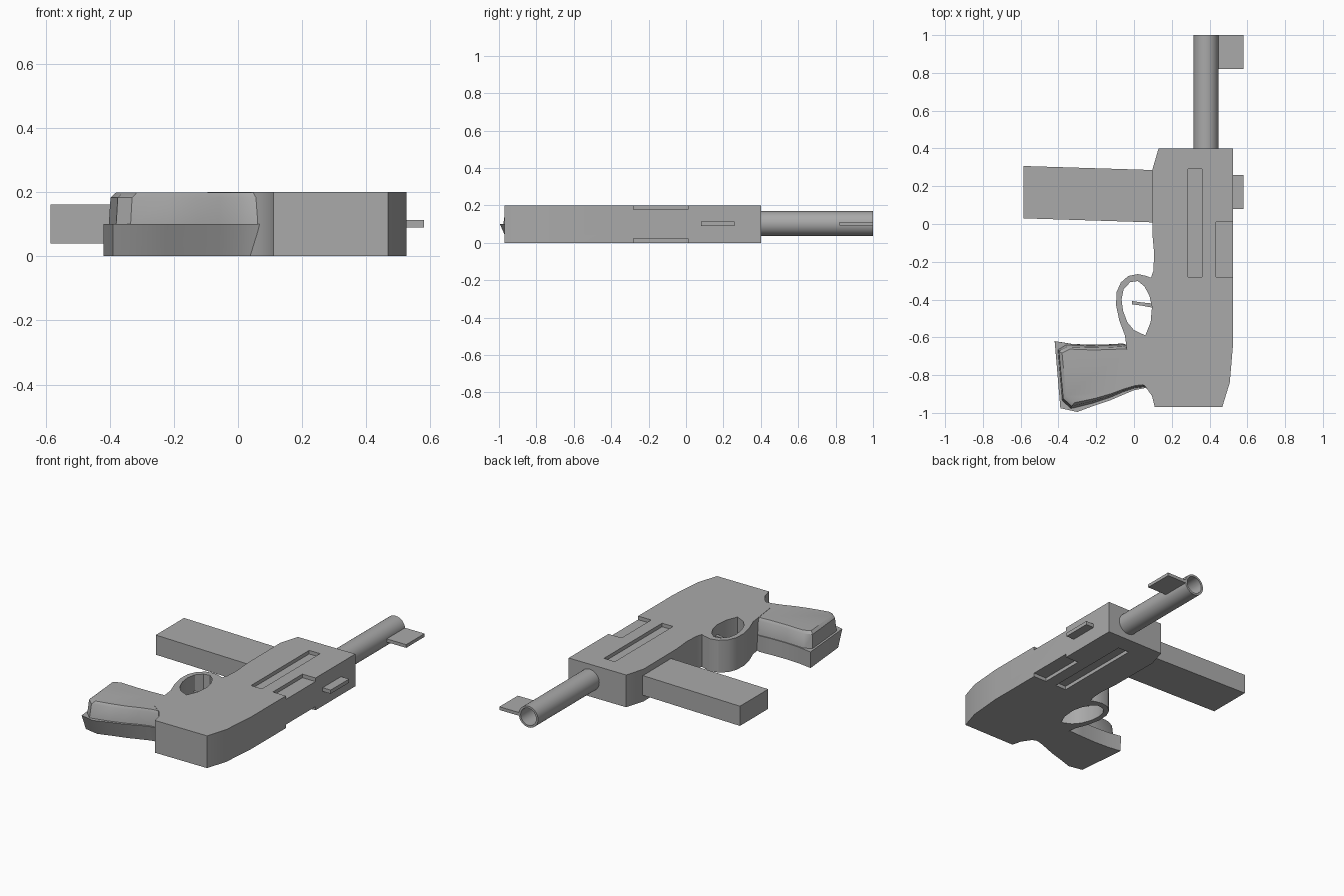
import bpy, bmesh, math
from mathutils import Vector

cube = bpy.data.objects.get("Cube")
if cube:
    bpy.data.objects.remove(cube, do_unlink=True)

grey = bpy.data.materials.new("plain grey")
grey.use_nodes = True
grey.diffuse_color = (0.4, 0.4, 0.4, 1)
grey.node_tree.nodes["Principled BSDF"].inputs["Base Color"].default_value = (0.4, 0.4, 0.4, 1)


def loft(name, rings):
    """Solid skinned through rings of equal point count, capped at both ends."""
    bm = bmesh.new()
    loops = [[bm.verts.new(p) for p in ring] for ring in rings]
    n = len(loops[0])
    for a, b in zip(loops, loops[1:]):
        for i in range(n):
            j = (i + 1) % n
            bm.faces.new((a[i], a[j], b[j], b[i]))
    bm.faces.new(loops[0])
    bm.faces.new(loops[-1])
    bmesh.ops.recalc_face_normals(bm, faces=bm.faces)
    mesh = bpy.data.meshes.new(name)
    bm.to_mesh(mesh)
    bm.free()
    mesh.materials.append(grey)
    ob = bpy.data.objects.new(name, mesh)
    bpy.context.collection.objects.link(ob)
    return ob


def prism(name, outline, z0, z1):
    return loft(name, [[(x, y, z) for x, y in outline] for z in (z0, z1)])


def box(name, x0, x1, y0, y1, z0, z1):
    return prism(name, [(x0, y0), (x1, y0), (x1, y1), (x0, y1)], z0, z1)


def activate(ob):
    bpy.ops.object.select_all(action='DESELECT')
    ob.select_set(True)
    bpy.context.view_layer.objects.active = ob


def cut(target, cutter):
    cutter.hide_render = True
    mod = target.modifiers.new("cut", 'BOOLEAN')
    mod.operation = 'DIFFERENCE'
    mod.solver = 'EXACT'
    mod.object = cutter
    activate(target)
    bpy.ops.object.modifier_apply(modifier=mod.name)
    bpy.data.objects.remove(cutter, do_unlink=True)


def smooth(ob, angle=35):
    activate(ob)
    bpy.ops.object.shade_smooth_by_angle(angle=math.radians(angle))


# Body with the trigger guard in one outline
body = prism("body", [
    (0.13, 0.40), (0.525, 0.40), (0.525, -0.63), (0.507, -0.84), (0.467, -0.97), (0.11, -0.97),
    (0.095, -0.91), (0.06, -0.86), (-0.02, -0.80), (-0.04, -0.65), (-0.048, -0.59), (-0.078, -0.51),
    (-0.095, -0.43), (-0.092, -0.36), (-0.07, -0.31), (-0.03, -0.275), (0.02, -0.265),
    (0.065, -0.275), (0.09, -0.285), (0.102, -0.25), (0.107, -0.16), (0.097, -0.05), (0.095, 0.28),
], 0, 0.2)

# Finger opening, long side slots and corner notches
cut(body, prism("opening_cutter", [
    (0.02, -0.302), (0.055, -0.33), (0.082, -0.38), (0.095, -0.44), (0.088, -0.52), (0.06, -0.59),
    (0.0, -0.562), (-0.035, -0.52), (-0.058, -0.46), (-0.066, -0.40), (-0.055, -0.345),
    (-0.02, -0.308)], -0.1, 0.3))
for z0, z1 in ((-0.1, 0.022), (0.178, 0.3)):
    cut(body, box("slot_cutter", 0.285, 0.36, -0.28, 0.29, z0, z1))
    cut(body, box("notch_cutter", 0.435, 0.6, -0.28, 0.01, z0, z1))
smooth(body, 28)

# Grip: widest at mid height, chamfered towards its upper face
grip_outline = [
    (0.15, -0.66), (-0.04, -0.64), (-0.06, -0.633), (-0.14, -0.638), (-0.24, -0.64), (-0.33, -0.635),
    (-0.42, -0.62), (-0.408, -0.76), (-0.39, -0.975), (-0.30, -0.995), (-0.22, -0.965),
    (-0.13, -0.935), (-0.06, -0.905), (0.0, -0.88), (0.06, -0.868), (0.15, -0.90)]
upper_outline = [
    (0.15, -0.66), (-0.03, -0.645), (-0.06, -0.638), (-0.14, -0.643), (-0.24, -0.645), (-0.36, -0.64),
    (-0.403, -0.665), (-0.395, -0.76), (-0.38, -0.935), (-0.335, -0.978), (-0.22, -0.95),
    (-0.13, -0.92), (-0.06, -0.89), (0.0, -0.87), (0.06, -0.862), (0.15, -0.89)]


def ring(outline, z, sx, sy, cy):
    return [(0.15 + (x - 0.15) * sx, cy + (y - cy) * sy, z) for x, y in outline]


grip_base = loft("grip_base", [ring(grip_outline, 0, 1, 0.88, -0.63),
                               ring(grip_outline, 0.1, 1, 1, -0.63)])
grip_top = loft("grip_top", [ring(upper_outline, 0.095, 1, 1, -0.78),
                             ring(upper_outline, 0.183, 0.99, 0.93, -0.78),
                             ring(upper_outline, 0.198, 0.96, 0.84, -0.78)])
for part in (grip_base, grip_top):
    smooth(part)

# Trigger
prism("trigger", [(-0.01, -0.408), (0.04, -0.415), (0.11, -0.422), (0.11, -0.445),
                  (0.04, -0.432), (-0.01, -0.425)], 0.06, 0.14)

# Magazine, slightly raked
prism("magazine", [(-0.585, 0.03), (0.12, 0.008), (0.12, 0.285), (-0.585, 0.307)], 0.04, 0.162)

# Hollow barrel
bm = bmesh.new()
circles = []
for radius, y in ((0.066, 0.38), (0.066, 1.0), (0.053, 1.0), (0.053, 0.41)):
    circles.append([bm.verts.new((0.381 + radius * math.cos(a), y, 0.103 + radius * math.sin(a)))
                    for a in (math.tau * i / 32 for i in range(32))])
for a, b in zip(circles, circles[1:]):
    for i in range(32):
        j = (i + 1) % 32
        bm.faces.new((a[i], a[j], b[j], b[i]))
bm.faces.new(circles[0])
bm.faces.new(circles[-1])
bmesh.ops.recalc_face_normals(bm, faces=bm.faces)
mesh = bpy.data.meshes.new("barrel")
bm.to_mesh(mesh)
bm.free()
mesh.materials.append(grey)
barrel = bpy.data.objects.new("barrel", mesh)
bpy.context.collection.objects.link(barrel)
smooth(barrel)

# Front blade and side lug
box("front_sight", 0.435, 0.58, 0.82, 1.0, 0.092, 0.112)
box("side_lug", 0.51, 0.58, 0.08, 0.26, 0.09, 0.113)
